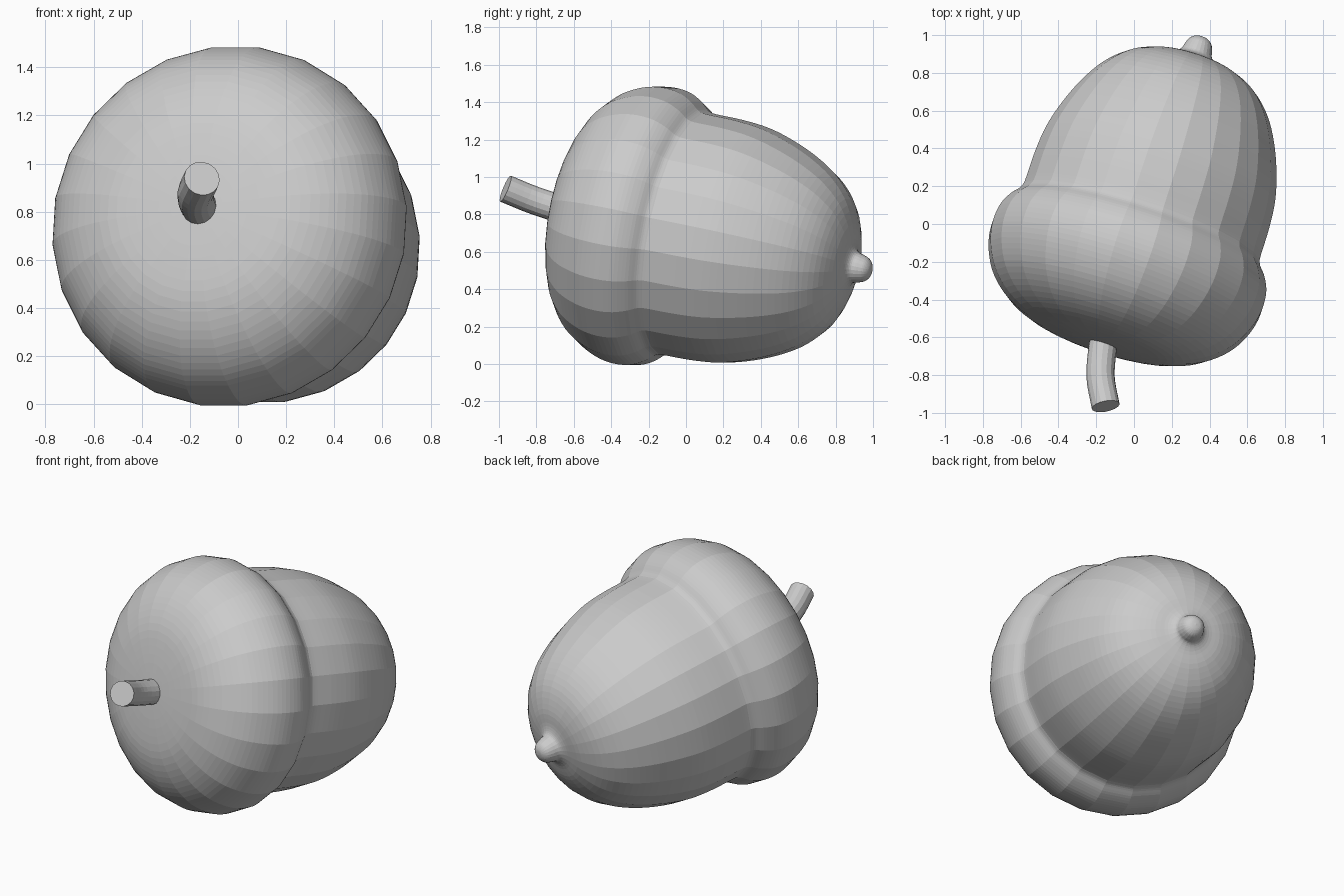
import bpy, bmesh, math
from mathutils import Vector

if "Cube" in bpy.data.objects:
    bpy.data.objects.remove(bpy.data.objects["Cube"])

SIDES = 24
CENTRE = Vector((0.03, -0.02, 0.70))               # middle of the cap rim
AXIS = Vector((0.305, 0.935, -0.186)).normalized()  # stem end -> tip
U = AXIS.cross(Vector((0, 0, 1))).normalized()
V = U.cross(AXIS)


def smooth_profile(pts, steps=4):
    """Catmull-Rom through (distance along axis, radius) points."""
    p = [Vector(q) for q in pts]
    p = [2 * p[0] - p[1]] + p + [2 * p[-1] - p[-2]]
    out = []
    for a, b, c, d in zip(p, p[1:], p[2:], p[3:]):
        for i in range(steps):
            t = i / steps
            out.append(0.5 * (2 * b + (c - a) * t + (2 * a - 5 * b + 4 * c - d) * t * t
                              + (3 * b - a - 3 * c + d) * t ** 3))
    return out + [p[-2]]


def revolve(name, pts):
    bm = bmesh.new()
    rings = []
    for t, r in smooth_profile(pts):
        base = CENTRE + AXIS * t
        r = max(r, 0.0)
        ring = []
        for i in range(SIDES):
            a = 2 * math.pi * (i + 0.5) / SIDES
            ring.append(bm.verts.new(base + (U * math.cos(a) + V * math.sin(a)) * r))
        rings.append(ring)
    for lo, hi in zip(rings, rings[1:]):
        for i in range(SIDES):
            j = (i + 1) % SIDES
            bm.faces.new((lo[i], lo[j], hi[j], hi[i]))
    bmesh.ops.remove_doubles(bm, verts=bm.verts, dist=1e-5)
    bmesh.ops.recalc_face_normals(bm, faces=bm.faces)
    me = bpy.data.meshes.new(name)
    bm.to_mesh(me)
    bm.free()
    ob = bpy.data.objects.new(name, me)
    bpy.context.collection.objects.link(ob)
    return ob


# Bulging cap, open at the rim where the nut continues
revolve("acorn_cap", [(-0.665, 0), (-0.655, 0.22), (-0.63, 0.40), (-0.565, 0.55),
                      (-0.47, 0.66), (-0.36, 0.725), (-0.25, 0.755), (-0.14, 0.75),
                      (-0.06, 0.715), (-0.01, 0.675), (0.02, 0.662)])

# Nut body with the small rounded tip
revolve("acorn_nut", [(0.02, 0.662), (0.06, 0.66), (0.2, 0.658), (0.35, 0.643), (0.5, 0.602),
                      (0.65, 0.54), (0.78, 0.46), (0.88, 0.355), (0.94, 0.23),
                      (0.963, 0.13), (0.985, 0.088), (1.02, 0.076), (1.055, 0.062),
                      (1.077, 0.035), (1.084, 0)])

# Bent stem with a flat cut end
cu = bpy.data.curves.new("stem", 'CURVE')
cu.dimensions = '3D'
cu.bevel_depth = 0.075
cu.bevel_resolution = 6
cu.use_fill_caps = True
path = smooth_profile([(-0.14, -0.52, 0.80), (-0.165, -0.65, 0.825),
                       (-0.177, -0.81, 0.875), (-0.15, -0.965, 0.938)])
sp = cu.splines.new('POLY')
sp.points.add(len(path) - 1)
for pt, co in zip(sp.points, path):
    pt.co = (*co, 1)
sp.use_smooth = False
stem = bpy.data.objects.new("stem", cu)
bpy.context.collection.objects.link(stem)
